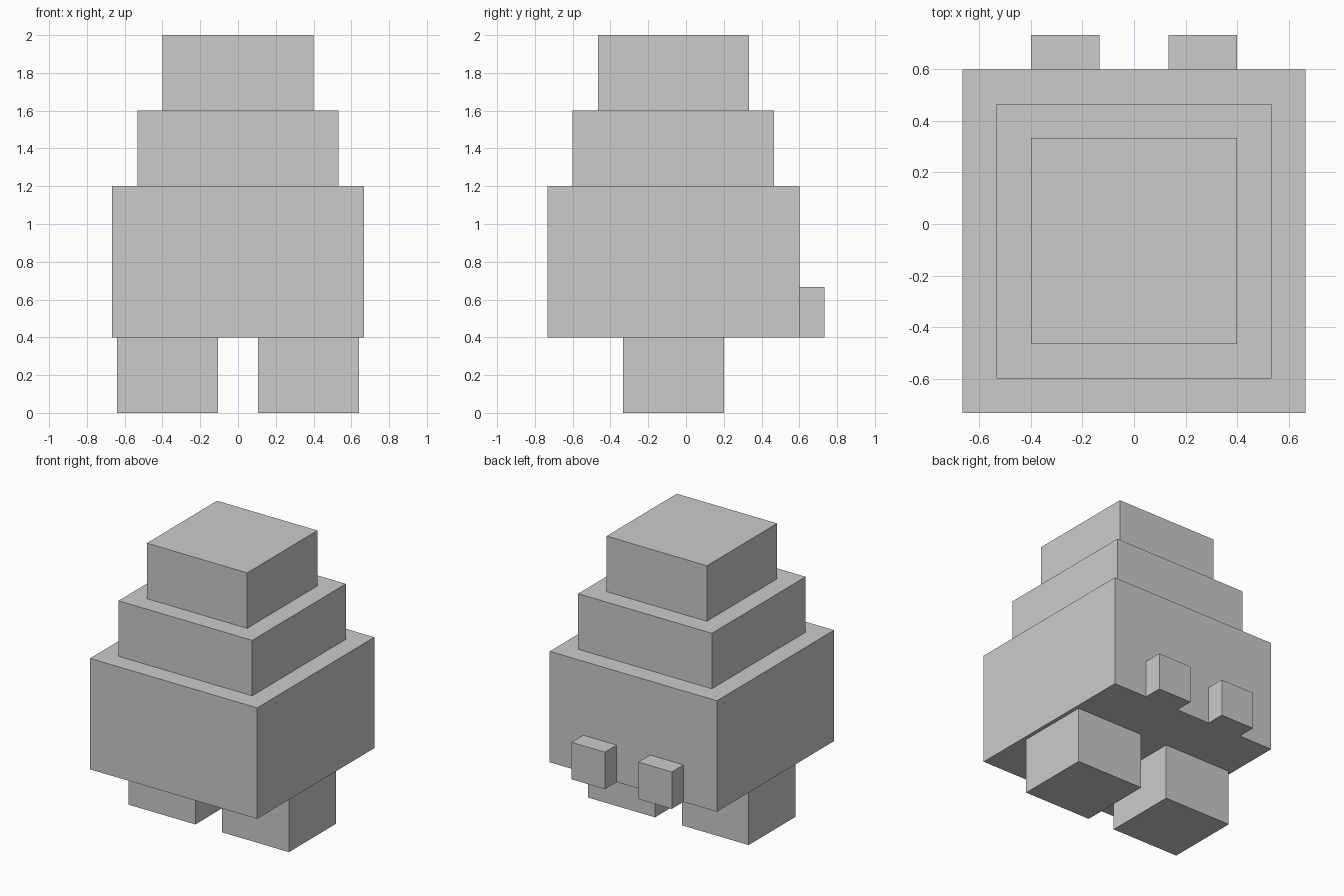
import bpy

if "Cube" in bpy.data.objects:
    bpy.data.objects.remove(bpy.data.objects["Cube"])

U = 2 / 15  # model is laid out on a 15-unit-tall grid


def box(name, x, y, z):
    """Box from (min, max) ranges given in grid units."""
    ranges = (x, y, z)
    bpy.ops.mesh.primitive_cube_add(
        size=1, location=[(a + b) / 2 * U for a, b in ranges])
    obj = bpy.context.object
    obj.name = obj.data.name = name
    obj.scale = [(b - a) * U for a, b in ranges]
    bpy.ops.object.transform_apply(location=False, rotation=False, scale=True)
    return obj


# Stepped body, each tier narrower than the one below
box("body", (-5, 5), (-5.5, 4.5), (3, 9))
box("middle_tier", (-4, 4), (-4.5, 3.5), (9, 12))
box("top_tier", (-3, 3), (-3.5, 2.5), (12, 15))

# Paired legs and small blocks on the back
for side, s in (("left", -1), ("right", 1)):
    box(f"{side}_leg", sorted((s * 0.8, s * 4.8)), (-2.5, 1.5), (0, 3))
    box(f"{side}_back_block", sorted((s * 1, s * 3)), (4.5, 5.5), (3, 5))
